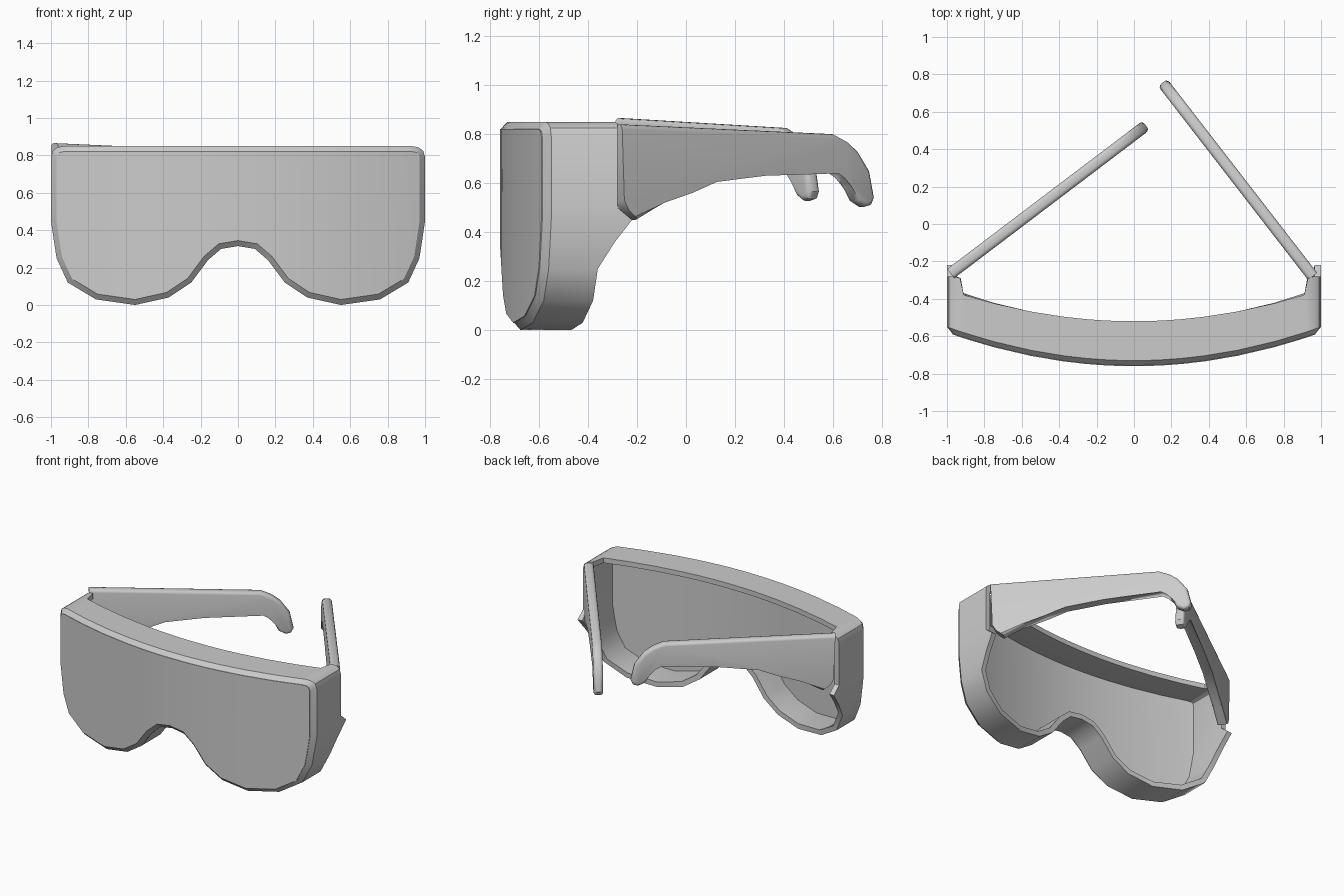
import bpy, bmesh
from mathutils import Vector

if "Cube" in bpy.data.objects:
    bpy.data.objects.remove(bpy.data.objects["Cube"])


def make_object(name, bm, angle=0.6):
    bmesh.ops.recalc_face_normals(bm, faces=bm.faces)
    me = bpy.data.meshes.new(name)
    bm.to_mesh(me)
    bm.free()
    ob = bpy.data.objects.new(name, me)
    bpy.context.collection.objects.link(ob)
    bpy.ops.object.select_all(action='DESELECT')
    ob.select_set(True)
    bpy.context.view_layer.objects.active = ob
    bpy.ops.object.shade_smooth_by_angle(angle=angle)
    return ob


# Half outline of the visor: lower edge (nose to side) and upper edge, as x, z
low = [(0, .315), (.09, .30), (.16, .24), (.25, .12), (.37, .04), (.55, 0),
       (.76, .03), (.91, .12), (.97, .25), (.987, .36), (1, .45), (1, .50)]
high = [(0, .85), (.09, .85), (.16, .85), (.25, .85), (.37, .85), (.55, .85),
        (.75, .85), (.91, .85), (.93, .85), (.965, .843), (.99, .825), (1, .79)]
# Depth of the rear edge where the side walls reach back to the hinges
low_back = {8: -.36, 9: -.29, 10: -.22, 11: -.28}
high_back = {8: -.29, 9: -.28, 10: -.28, 11: -.28}


def back(x, i, table):
    return table.get(i, -.52 + .17 * x * x)


def front(x):
    return -.76 + .18 * x * x


def full(half, table):
    right = [(x, z, back(x, i, table)) for i, (x, z) in enumerate(half)]
    return [(-x, z, y) for x, z, y in right[:0:-1]] + right


bottom, top = full(low, low_back), full(high, high_back)
ring = bottom + top[::-1]          # counter-clockwise seen from the front
count, n = len(bottom), len(ring)


def inset(i, d):
    p, q, r = (Vector(ring[(i + k) % n][:2]) for k in (-1, 0, 1))
    a, b = (q - p).normalized(), (r - q).normalized()
    na, nb = Vector((-a.y, a.x)), Vector((-b.y, b.x))
    m = na + nb
    return q + m * (d * 2 / max(m.length_squared, 1.5))


def add_ring(bm, d, depth):
    verts = []
    for i in range(n):
        p = inset(i, d)
        y = ring[i][2] if depth is None else front(p.x) + depth
        verts.append(bm.verts.new((p.x, y, p.y)))
    return verts


def bridge(bm, a, b):
    for i in range(n):
        j = (i + 1) % n
        bm.faces.new((a[i], a[j], b[j], b[i]))


# Frame: bezel, deep outer wall, rear lip and inner wall
bm = bmesh.new()
loops = [add_ring(bm, *s) for s in
         ((.03, .003), (0, .03), (0, None), (.035, None), (.035, .04))]
for k in range(len(loops)):
    bridge(bm, loops[k], loops[(k + 1) % len(loops)])
make_object("visor_frame", bm)

# Lens: curved one-piece shield
bm = bmesh.new()
outer, inner = add_ring(bm, .029, 0), add_ring(bm, .029, .035)
bridge(bm, outer, inner)
for r in (outer, inner):
    for i in range(count - 1):
        bm.faces.new((r[i], r[i + 1], r[n - 2 - i], r[n - 1 - i]))
make_object("lens", bm)

# Temples: side profile as distance along the arm and height
arm = [(0, .84), (1.10, .80), (1.17, .77), (1.225, .73), (1.285, .65),
       (1.31, .54), (1.295, .51), (1.26, .502), (1.215, .525), (1.19, .58),
       (1.165, .635), (1.12, .66), (.74, .63), (.49, .605), (.36, .58),
       (.22, .52), (.085, .45), (.035, .49), (.012, .53)]


def temple(name, base, direction, lift):
    d = Vector((*direction, 0)).normalized()
    side = Vector((-d.y, d.x, 0))
    bm = bmesh.new()
    caps = []
    for t in (-.031, .031):
        caps.append([bm.verts.new(Vector((*base, z + lift)) + d * s + side * t)
                     for s, z in arm])
    rims = []
    for c in caps:
        rims += list(bm.faces.new(c).edges)
    for i in range(len(arm)):
        j = (i + 1) % len(arm)
        bm.faces.new((caps[0][i], caps[0][j], caps[1][j], caps[1][i]))
    # round the long edges, keep the hinge end square
    soft = [e for e in rims
            if max((v.co - Vector((*base, v.co.z))).dot(d) for v in e.verts) > .09]
    bmesh.ops.bevel(bm, geom=soft, offset=.02, segments=3, profile=.5,
                    affect='EDGES', clamp_overlap=True)
    make_object(name, bm)


# The two arms are folded in by different amounts
temple("right_temple", (.955, -.28), (-.612, .791), 0)
temple("left_temple", (-.98, -.265), (.797, .604), .025)
